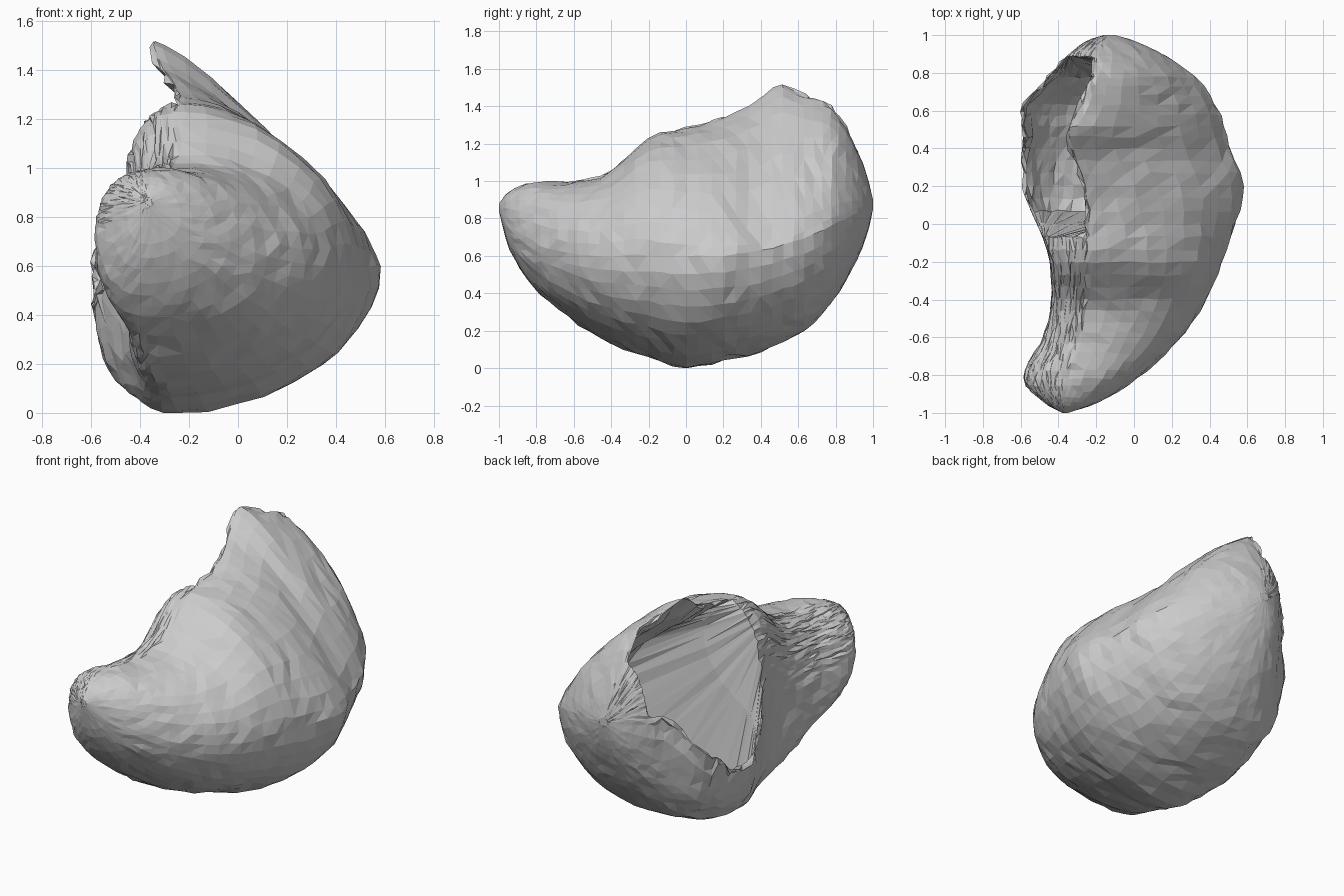
import bpy, bmesh, math, random

random.seed(4)
if "Cube" in bpy.data.objects:
    bpy.data.objects.remove(bpy.data.objects["Cube"])

# One plain grey for the whole shell
grey = bpy.data.materials.new("shell_grey")
grey.use_nodes = True
grey.diffuse_color = (0.6, 0.6, 0.6, 1)
grey.node_tree.nodes["Principled BSDF"].inputs["Base Color"].default_value = (0.6, 0.6, 0.6, 1)

# Outline along the length: y, left x, right x, bottom z, top z, crest x
OUTLINE = [
    (-1, -.38, -.35, .84, .88, -.37),
    (-.95, -.47, -.2, .65, .94, -.36),
    (-.83, -.58, 0, .45, .99, -.33),
    (-.6, -.51, .25, .25, 1, -.28),
    (-.4, -.48, .38, .13, 1.05, -.24),
    (-.2, -.48, .47, .06, 1.23, -.22),
    (0, -.52, .54, 0, 1.28, -.22),
    (.2, -.58, .58, .04, 1.34, -.26),
    (.4, -.58, .51, .08, 1.44, -.33),
    (.5, -.58, .48, .13, 1.52, -.34),
    (.62, -.58, .44, .19, 1.46, -.28),
    (.78, -.45, .32, .35, 1.39, -.22),
    (.9, -.34, .15, .55, 1.2, -.18),
    (.97, -.25, 0, .72, 1.02, -.15),
    (1, -.16, -.1, .85, .9, -.13),
]
QUARTER = 10          # points per ordinary quarter
CREST = 2 * QUARTER   # ring index of the crest
OPEN = 32             # points on the upper left quarter, where the cavity is
LIPS = (2, 3, OPEN - 3, OPEN - 2, OPEN - 1, OPEN)
ROWS = 46


def outline_at(y):
    """Smooth cubic interpolation of the outline."""
    last = len(OUTLINE) - 1
    n = max(i for i in range(last) if OUTLINE[i][0] <= max(y, -1))

    def slope(i, col):
        a, b = OUTLINE[max(i - 1, 0)], OUTLINE[min(i + 1, last)]
        return (b[col] - a[col]) / (b[0] - a[0])

    a, b = OUTLINE[n], OUTLINE[n + 1]
    span = b[0] - a[0]
    t = min(1, max(0, (y - a[0]) / span))
    ease = t * t * (3 - 2 * t)
    return [a[c] + (b[c] - a[c]) * ease
            + span * t * (1 - t) * (slope(n, c) * (1 - t) - slope(n + 1, c) * t)
            for c in range(1, len(a))]


def hump(y, centre, width):
    return max(0, 1 - ((y - centre) / width) ** 2)


def section(y):
    """Closed x-z ring: four curved quarters from bottom, right, crest and left."""
    left, right, bottom, top, crest = outline_at(y)
    keel = -.25 + .12 * y
    middle = (bottom + top) / 2
    z_right = .6 + (middle - .6) * y * y
    z_left = middle - .3 * hump(y, .35, .45)
    power_right = 2.05 - .83 * hump(y, .5, .8)
    power_left = 2.5 - 1.4 * hump(y, .4, .5)
    quarters = [
        (QUARTER, keel, z_right, keel, bottom, right, z_right, 2),
        (QUARTER, crest, z_right, right, z_right, crest, top, power_right),
        (OPEN, crest, z_left, crest, top, left, z_left, power_left),
        (QUARTER, keel, z_left, left, z_left, keel, bottom, 2.5),
    ]
    ring = []
    for steps, cx, cz, ax, az, bx, bz, power in quarters:
        for k in range(steps):
            angle = math.pi / 2 * k / steps
            c, s = math.cos(angle) ** (2 / power), math.sin(angle) ** (2 / power)
            ring.append((cx + (ax - cx) * c + (bx - cx) * s,
                         cz + (az - cz) * c + (bz - cz) * s))

    # Shallow hollow on the flat left wall of the front lobe
    dent = .05 * hump(y, -.35, .4)
    for i in range(CREST, len(ring)):
        x, z = ring[i]
        ring[i] = (x + dent * hump(z, middle, .4), z)

    # Cavity lining follows the outer wall round to the lower left lip
    depth = min(1, 2.5 * hump(y, .43, .46))
    mx, mz = left + .12, bottom * .45 + top * .55
    for k in range(3, OPEN - 2):
        x, z = ring[CREST + k]
        wall_x, wall_z = ring[CREST + 1 - k]
        ring[CREST + k] = (x + (mx + (wall_x - mx) * .87 - x) * depth,
                           z + (mz + (wall_z - mz) * .87 - z) * depth)
    return ring


def build_shell():
    bm = bmesh.new()
    rings = []
    for row in range(ROWS + 1):
        y = math.sin(math.pi / 2 * (2 * row / ROWS - 1))
        calm = max(.1, 1 - abs(y) ** 8)
        ring = []
        for i, (x, z) in enumerate(section(y)):
            # the cavity lip is more ragged than the rest
            lip = -.03 < y < .88 and i - CREST in LIPS
            size = (.018 if lip else .007) * calm
            dx, dy, dz = (random.uniform(-size, size) for _ in range(3))
            ring.append(bm.verts.new((x + dx, y + dy, max(0, z + dz))))
        rings.append(ring)
    count = len(rings[0])
    for a, b in zip(rings, rings[1:]):
        for i in range(count):
            j = (i + 1) % count
            bm.faces.new((a[i], a[j], b[j], b[i]))
    bm.faces.new(rings[0])
    bm.faces.new(rings[-1])
    bmesh.ops.triangulate(bm, faces=bm.faces[:])
    bmesh.ops.recalc_face_normals(bm, faces=bm.faces[:])
    mesh = bpy.data.meshes.new("hollow_shell")
    bm.to_mesh(mesh)
    bm.free()
    mesh.materials.append(grey)
    bpy.context.collection.objects.link(bpy.data.objects.new("hollow_shell", mesh))


build_shell()
